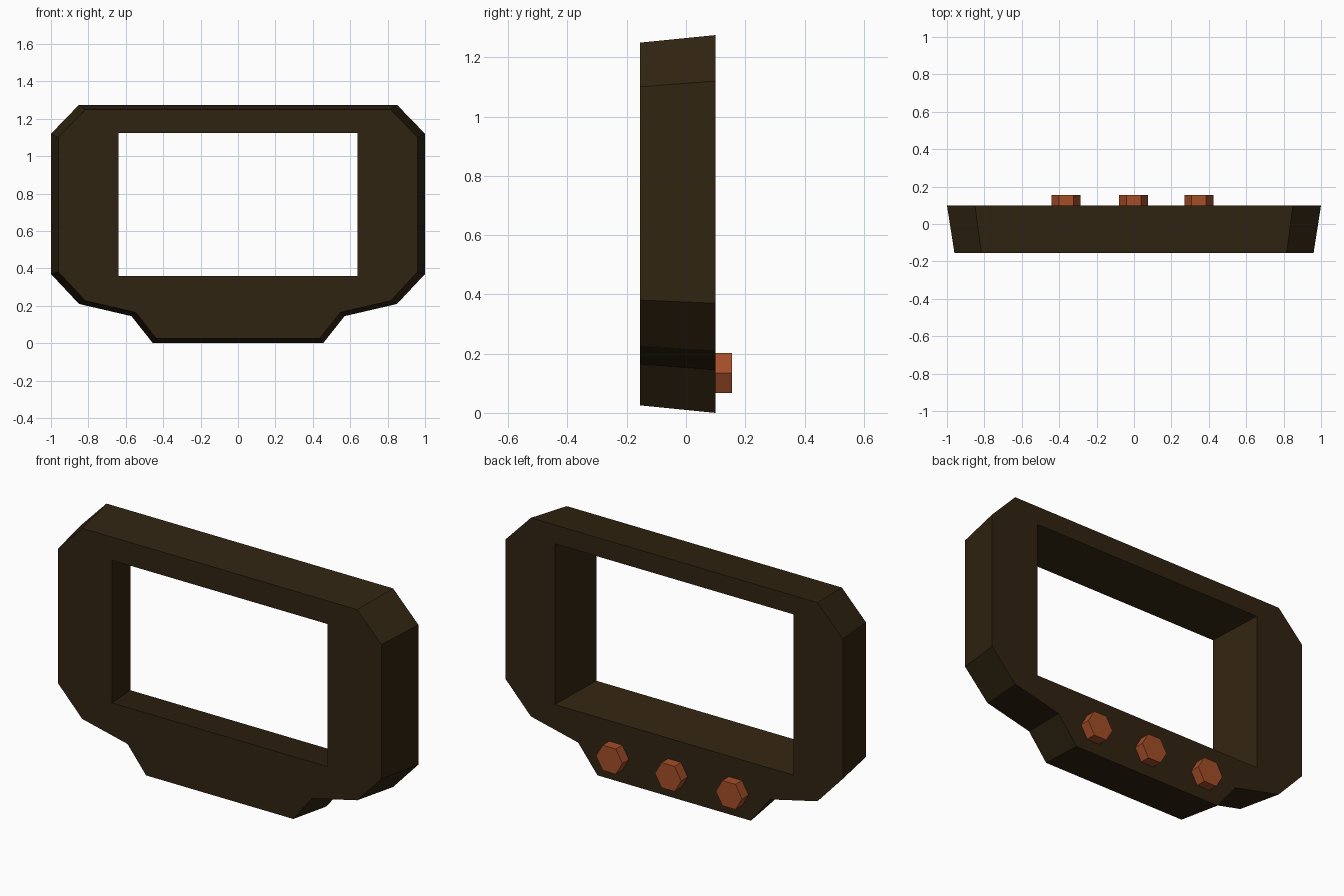
import bpy, bmesh, math
from mathutils import Matrix

if "Cube" in bpy.data.objects:
    bpy.data.objects.remove(bpy.data.objects["Cube"])

FRONT, BACK, TIP = -0.155, 0.10, 0.155
MID_Z = 0.6375


def material(name, rgb):
    m = bpy.data.materials.new(name)
    m.diffuse_color = (*rgb, 1)
    m.use_nodes = True
    m.node_tree.nodes["Principled BSDF"].inputs["Base Color"].default_value = m.diffuse_color
    return m


def finish(name, bm, mat):
    bmesh.ops.recalc_face_normals(bm, faces=bm.faces)
    me = bpy.data.meshes.new(name)
    bm.to_mesh(me)
    bm.free()
    me.materials.append(mat)
    ob = bpy.data.objects.new(name, me)
    bpy.context.collection.objects.link(ob)
    return ob


def ring(bm, pts, y):
    """Closed loop of vertices and edges in the plane y."""
    vs = [bm.verts.new((x, y, z)) for x, z in pts]
    es = [bm.edges.new((vs[i], vs[(i + 1) % len(vs)])) for i in range(len(vs))]
    return vs, es


def rect(w, z0, z1):
    return [(-w, z0), (w, z0), (w, z1), (-w, z1)]


dark_brown = material("dark brown", (0.030, 0.0175, 0.0055))
copper = material("copper", (0.37, 0.075, 0.021))

# Frame: mirrored outline tapering to the front, window flaring to the back
half = [(0.455, 0), (0.57, 0.145), (0.85, 0.21), (1, 0.37), (1, 1.12), (0.85, 1.275)]
outline = half + [(-x, z) for x, z in reversed(half)]
small = [(x * 0.96, MID_Z + (z - MID_Z) * 0.96) for x, z in outline]

bm = bmesh.new()
outer_f, edges_of = ring(bm, small, FRONT)
outer_b, edges_ob = ring(bm, outline, BACK)
inner_f, edges_if = ring(bm, rect(0.64, 0.36, 1.125), FRONT)
inner_b, edges_ib = ring(bm, rect(0.708, 0.312, 1.174), BACK)
for a, b in ((outer_f, outer_b), (inner_f, inner_b)):
    for i in range(len(a)):
        j = (i + 1) % len(a)
        bm.faces.new((a[i], a[j], b[j], b[i]))
for edges, ny in ((edges_of + edges_if, -1), (edges_ob + edges_ib, 1)):
    bmesh.ops.triangle_fill(bm, edges=edges, use_beauty=True, normal=(0, ny, 0))
finish("window_frame", bm, dark_brown)

# Three hexagonal bolts on the back of the lower lip
for i, x in enumerate((-0.363, -0.002, 0.347)):
    bm = bmesh.new()
    bmesh.ops.create_cone(bm, cap_ends=True, segments=6, radius1=0.078,
                          radius2=0.078, depth=TIP - BACK)
    # turn so that corners point sideways and flats lie up and down
    corner = max(bm.verts, key=lambda v: v.co.x).co
    bmesh.ops.rotate(bm, verts=bm.verts, matrix=Matrix.Rotation(
        -math.atan2(corner.y, corner.x), 3, 'Z'))
    bmesh.ops.rotate(bm, verts=bm.verts, matrix=Matrix.Rotation(math.pi / 2, 3, 'X'))
    bmesh.ops.translate(bm, verts=bm.verts, vec=(x, (TIP + BACK) / 2, 0.134))
    finish(f"bolt_{i + 1}", bm, copper)
